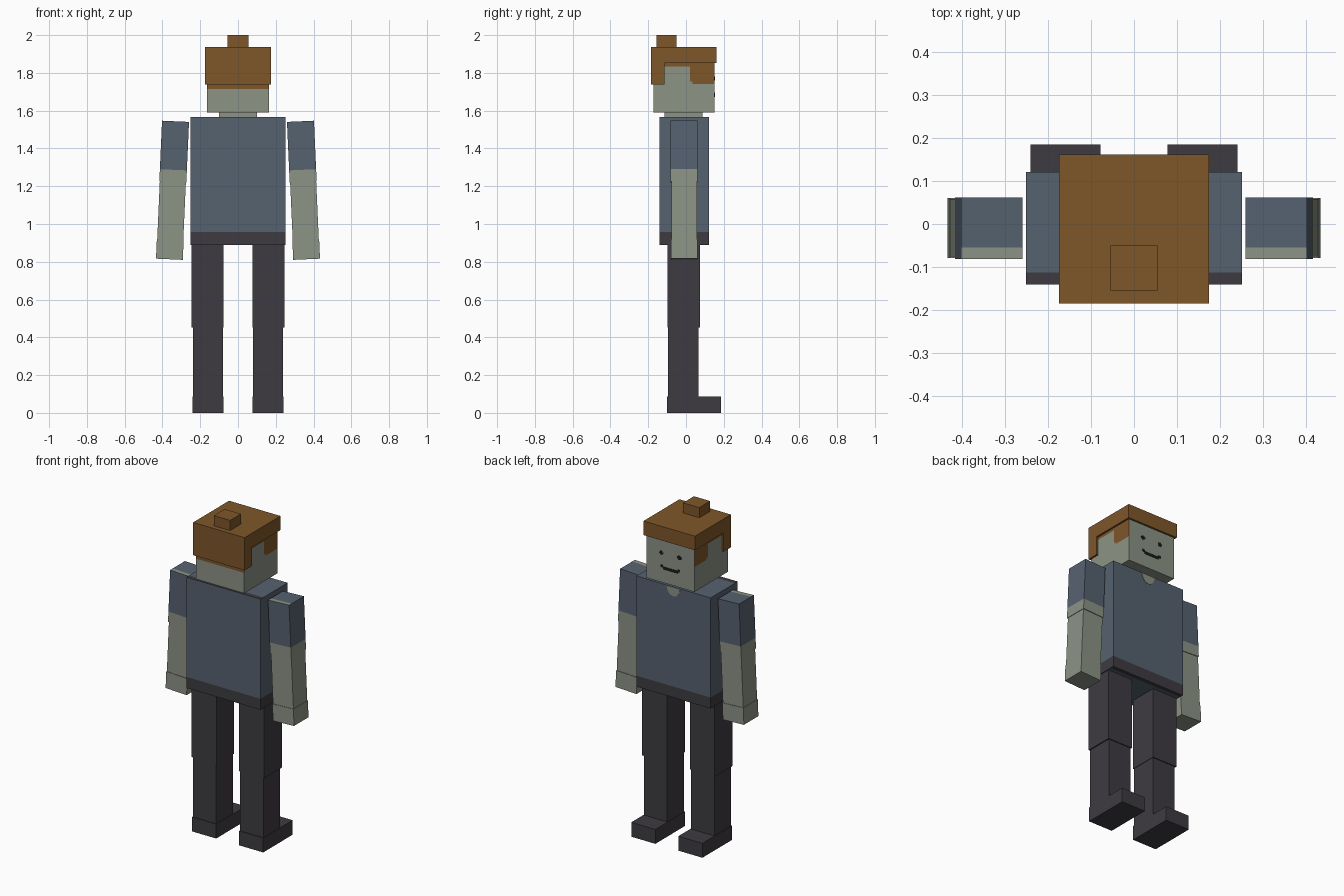
import bpy
import bmesh
from math import cos, sin, pi, radians
from mathutils import Matrix, Vector

default = bpy.data.objects.get("Cube")
if default:
    bpy.data.objects.remove(default, do_unlink=True)


def material(name, rgb):
    mat = bpy.data.materials.new(name)
    mat.use_nodes = True
    mat.diffuse_color = (*rgb, 1)
    mat.node_tree.nodes["Principled BSDF"].inputs["Base Color"].default_value = (*rgb, 1)
    return mat


SKIN = material("pale skin", (0.262, 0.292, 0.235))
SHIRT = material("slate blue shirt", (0.093, 0.122, 0.162))
DARK = material("charcoal trousers", (0.048, 0.044, 0.053))
HAIR = material("brown hair", (0.209, 0.095, 0.023))
INK = material("black ink", (0.012, 0.012, 0.014))


def finish(bm, name, mats, rule=None, turn=None):
    """Colour faces by rule, apply an optional transform and make the object."""
    bmesh.ops.recalc_face_normals(bm, faces=bm.faces[:])
    if rule:
        for f in bm.faces:
            f.material_index = int(rule(f.calc_center_median(), f.normal))
    if turn:
        bm.transform(turn)
    mesh = bpy.data.meshes.new(name)
    bm.to_mesh(mesh)
    bm.free()
    for m in mats:
        mesh.materials.append(m)
    obj = bpy.data.objects.new(name, mesh)
    bpy.context.collection.objects.link(obj)
    return obj


def box(name, x, y, z, mats, cuts=(), rule=None, turn=None):
    """Box from three (low, high) ranges, sliced at (axis, value) cuts."""
    bm = bmesh.new()
    bmesh.ops.create_cube(bm, size=1)
    for v in bm.verts:
        v.co = Vector([(r[0] + r[1]) / 2 + c * (r[1] - r[0])
                       for r, c in zip((x, y, z), v.co)])
    for axis, value in cuts:
        normal, point = Vector(), Vector()
        normal[axis], point[axis] = 1, value
        bmesh.ops.bisect_plane(bm, geom=bm.verts[:] + bm.edges[:] + bm.faces[:],
                               plane_co=point, plane_no=normal)
    return finish(bm, name, mats, rule, turn)


def extrude(name, points, offset, mats):
    """Flat outline pushed along an offset."""
    bm = bmesh.new()
    face = bm.faces.new([bm.verts.new(p) for p in points])
    new = bmesh.ops.extrude_face_region(bm, geom=[face])["geom"]
    bmesh.ops.translate(bm, vec=offset,
                        verts=[g for g in new if isinstance(g, bmesh.types.BMVert)])
    return finish(bm, name, mats)


# Head with painted hairline at the back and sideburns
def hairline(c, n):
    if n.y < -0.5:
        return c.z > 1.715
    if abs(n.x) > 0.5:
        burn = (c.y > 0.02 and c.z > 1.755) or (c.y > 0.035 and c.z > 1.742)
        return c.z > 1.835 or burn
    return n.z > 0.5


box("head", (-0.163, 0.163), (-0.173, 0.15), (1.59, 1.93), [SKIN, HAIR],
    [(2, 1.715), (2, 1.742), (2, 1.755), (2, 1.835), (1, 0.02), (1, 0.035)], hairline)

# Hair shell: cap with a fall at the back, and a bun
shell = [(-0.185, 1.738), (-0.115, 1.738), (-0.115, 1.852),
         (0.162, 1.852), (0.162, 1.938), (-0.185, 1.938)]
extrude("hair", [(-0.174, y, z) for y, z in shell], (0.348, 0, 0), [HAIR])
box("hair_bun", (-0.055, 0.055), (-0.155, -0.05), (1.936, 2.0), [HAIR])

# Face plates
FACE = (0.149, 0.153)
for side, s in (("left", 1), ("right", -1)):
    cx = 0.06 * s
    box(f"{side}_eye_bar", (cx - 0.014, cx + 0.014), FACE, (1.766, 1.775), [INK])
    box(f"{side}_eye_dot", (cx - 0.007, cx + 0.007), FACE, (1.759, 1.782), [INK])
    mx = 0.057 * s
    box(f"{side}_mouth_corner", (mx - 0.008, mx + 0.008), FACE, (1.683, 1.697), [INK])
box("mouth", (-0.05, 0.05), FACE, (1.672, 1.688), [INK])

# Neck and torso
box("neck", (-0.1, 0.1), (-0.115, 0.088), (1.55, 1.6), [SKIN])


def waistband(c, n):
    if n.z > 0.5:
        return c.y < -0.113
    if n.z < -0.5:
        return c.y > 0.095
    return c.z < 0.957


box("torso", (-0.251, 0.251), (-0.141, 0.121), (0.89, 1.566), [SHIRT, DARK],
    [(2, 0.957), (1, -0.113), (1, 0.095)], waistband)
neckline = [(0.045 * cos(pi * i / 8), 0.12, 1.564 - 0.055 * sin(pi * i / 8))
            for i in range(9)]
extrude("neckline", neckline, (0, 0.003, 0), [SKIN])


# Arms hang slightly outwards
def sleeve(c, n):
    return c.y > -0.055 if n.z > 0.5 else c.z > 1.287


for side, s in (("left", 1), ("right", -1)):
    pivot = Matrix.Translation((0.347 * s, 0, 1.178))
    turn = pivot @ Matrix.Rotation(radians(-2.55) * s, 4, "Y") @ pivot.inverted()

    def across(half, centre):
        return (centre * s - half, centre * s + half)

    box(f"{side}_upper_arm", across(0.0715, 0.347), (-0.081, 0.062), (1.222, 1.544),
        [SKIN, SHIRT], [(2, 1.287), (1, -0.055)], sleeve, turn)
    box(f"{side}_forearm", across(0.069, 0.347), (-0.076, 0.058), (0.9, 1.23),
        [SKIN], turn=turn)
    box(f"{side}_hand", across(0.071, 0.347), (-0.079, 0.061), (0.813, 0.915),
        [SKIN], turn=turn)

    # Legs and feet
    box(f"{side}_thigh", across(0.084, 0.161), (-0.099, 0.073), (0.453, 0.892), [DARK])
    box(f"{side}_shin", across(0.079, 0.159), (-0.096, 0.067), (0.05, 0.46), [DARK])
    box(f"{side}_foot", across(0.0815, 0.159), (-0.1, 0.185), (0, 0.088), [DARK])
